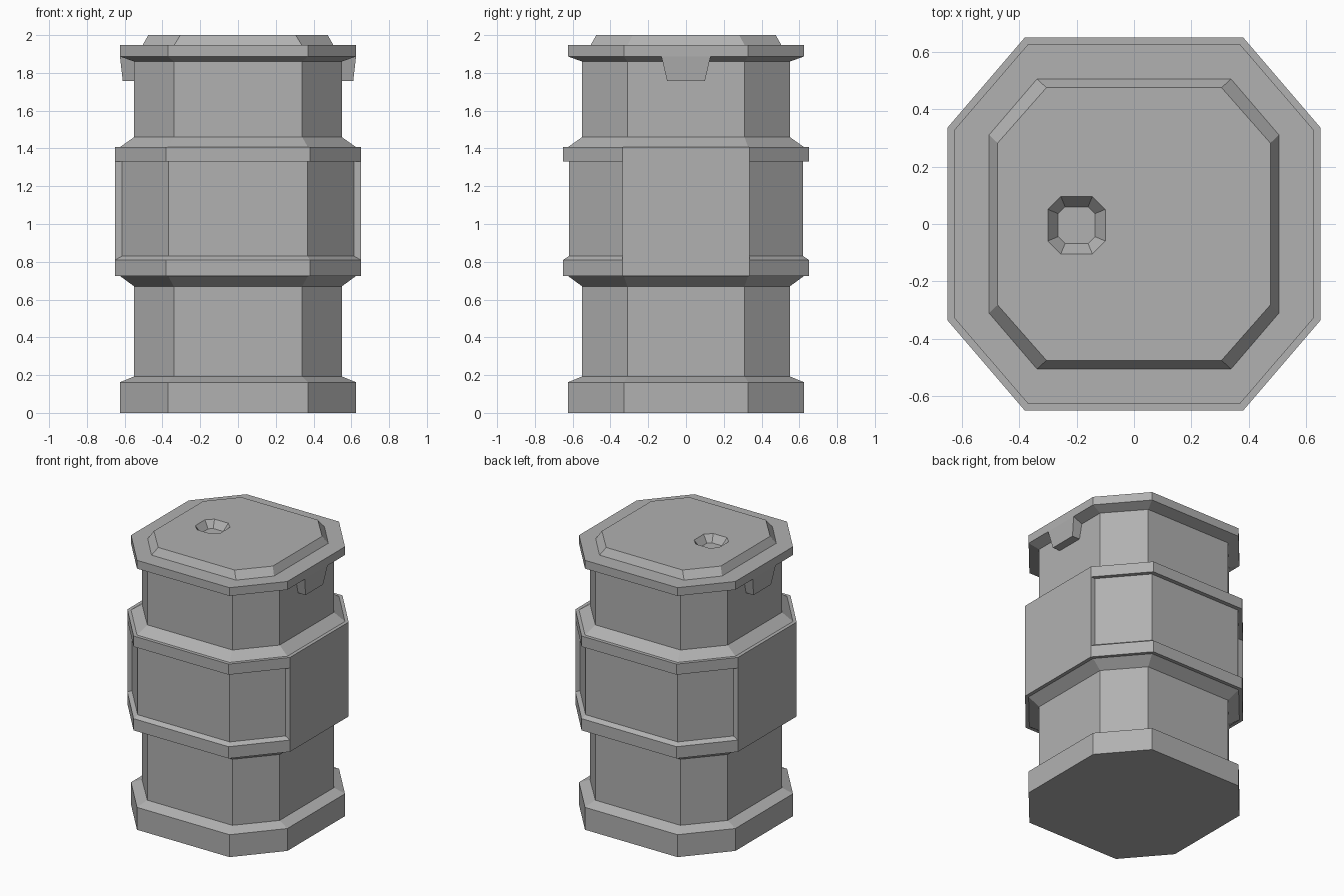
import bpy, bmesh

if "Cube" in bpy.data.objects:
    bpy.data.objects.remove(bpy.data.objects["Cube"])

# Mid-grey finish shared by every part
grey = bpy.data.materials.new("mid_grey")
grey.diffuse_color = (.44, .44, .44, 1)
grey.use_nodes = True
grey.node_tree.nodes["Principled BSDF"].inputs["Base Color"].default_value = grey.diffuse_color


def octagon(r, cx, cy, z, x0=0.0, y0=0.0):
    """Chamfered square: half width r, straight runs cx along x and cy along y."""
    pts = [(cx, -r), (r, -cy), (r, cy), (cx, r), (-cx, r), (-r, cy), (-r, -cy), (-cx, -r)]
    return [(x0 + x, y0 + y, z) for x, y in pts]


def rect(x1, x2, y, z):
    return [(x1, -y, z), (x2, -y, z), (x2, y, z), (x1, y, z)]


def loft(name, rings):
    """Closed solid skinned through a stack of rings, bottom to top."""
    bm = bmesh.new()
    loops = [[bm.verts.new(p) for p in ring] for ring in rings]
    n = len(loops[0])
    for a, b in zip(loops, loops[1:]):
        for i in range(n):
            j = (i + 1) % n
            bm.faces.new((a[i], a[j], b[j], b[i]))
    bm.faces.new(loops[0][::-1])
    bm.faces.new(loops[-1])
    bmesh.ops.recalc_face_normals(bm, faces=bm.faces)
    mesh = bpy.data.meshes.new(name)
    bm.to_mesh(mesh)
    bm.free()
    mesh.materials.append(grey)
    obj = bpy.data.objects.new(name, mesh)
    bpy.context.collection.objects.link(obj)
    return obj


# Barrel: (half width, height) profile from base to rim
profile = [(.625, 0), (.625, .162), (.55, .193), (.55, .67), (.625, .725), (.65, .725),
           (.65, .81), (.62, .83), (.62, 1.33), (.65, 1.33), (.65, 1.407), (.625, 1.407),
           (.55, 1.46), (.55, 1.86), (.625, 1.887), (.625, 1.947)]
rings = [octagon(r, .34 + .4 * (r - .55), .31 + .25 * (r - .55), z) for r, z in profile]

# Raised lid on top of the rim
rings += [octagon(.505, .338, .31, 1.947), octagon(.475, .305, .282, 2.0)]
barrel = loft("barrel_body", rings)

# Tapered bung hole sunk into the lid
cutter = loft("bung_hole_cutter", [octagon(.064, .04, .04, 1.95, -.2, -.004),
                                   octagon(.136, .07, .07, 2.05, -.2, -.004)])
cutter.hide_render = True
cutter.hide_set(True)
cut = barrel.modifiers.new("bung_hole", 'BOOLEAN')
cut.operation = 'DIFFERENCE'
cut.solver = 'EXACT'
cut.object = cutter

# Side plates bridging the two bands, and catches under the rim
side_plate = loft("side_plate", [rect(.60, .65, .335, .81), rect(.60, .65, .335, 1.33)])
rim_catch = loft("rim_catch", [rect(.54, .61, .10, 1.757), rect(.54, .625, .13, 1.887)])
for part in (side_plate, rim_catch):
    part.modifiers.new("mirror", 'MIRROR').use_axis[0] = True
